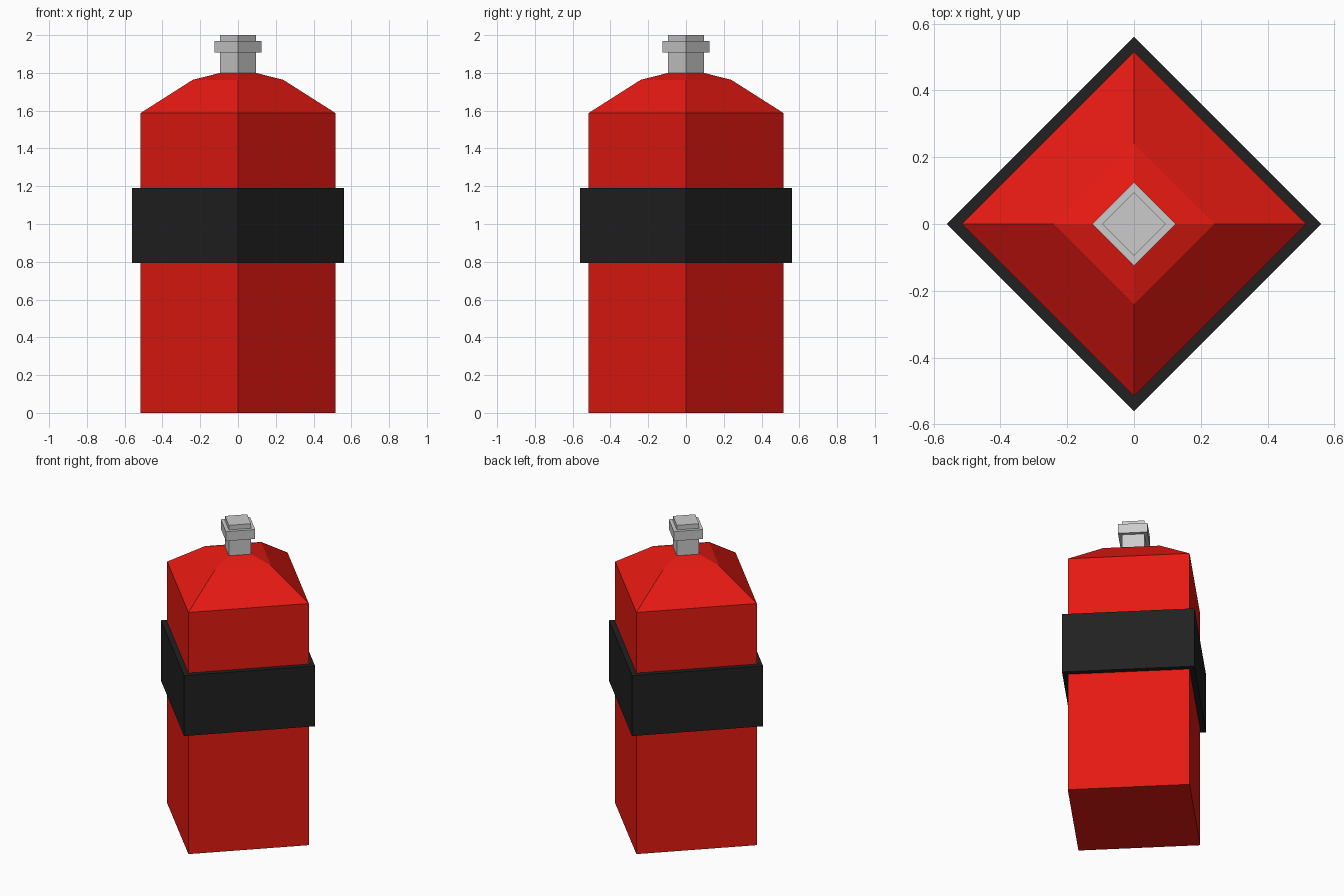
import bpy
import bmesh
from math import cos, sin, pi

if "Cube" in bpy.data.objects:
    bpy.data.objects.remove(bpy.data.objects["Cube"])

SIDES = 4


def material(name, color):
    mat = bpy.data.materials.new(name)
    mat.diffuse_color = (*color, 1.0)
    mat.use_nodes = True
    mat.node_tree.nodes["Principled BSDF"].inputs["Base Color"].default_value = mat.diffuse_color
    return mat


def turned(name, profile, mat=None):
    """Closed, flat-faced solid from (radius, z) rings, bottom to top."""
    bm = bmesh.new()
    rings = [[bm.verts.new((r * cos(2 * pi * i / SIDES), r * sin(2 * pi * i / SIDES), z))
              for i in range(SIDES)] for r, z in profile]
    for low, high in zip(rings, rings[1:]):
        for i in range(SIDES):
            j = (i + 1) % SIDES
            bm.faces.new((low[i], low[j], high[j], high[i]))
    bm.faces.new(rings[0][::-1])
    bm.faces.new(rings[-1])
    mesh = bpy.data.meshes.new(name)
    bm.to_mesh(mesh)
    bm.free()
    obj = bpy.data.objects.new(name, mesh)
    bpy.context.collection.objects.link(obj)
    if mat:
        mesh.materials.append(mat)
    return obj


red = material("red_paint", (0.8, 0.01, 0.006))
black = material("black_band", (0.015, 0.015, 0.015))

# Tank with sloped shoulders
turned("tank_body", [(0.515, 0), (0.515, 1.588), (0.24, 1.763), (0.095, 1.8)], red)

# Band around the middle
turned("band", [(0.56, 0.793), (0.56, 1.19)], black)

# Valve: neck, collar and cap in one stepped profile
turned("valve", [(0.095, 1.795), (0.095, 1.908), (0.125, 1.908),
                 (0.125, 1.97), (0.095, 1.97), (0.095, 2.0)])
